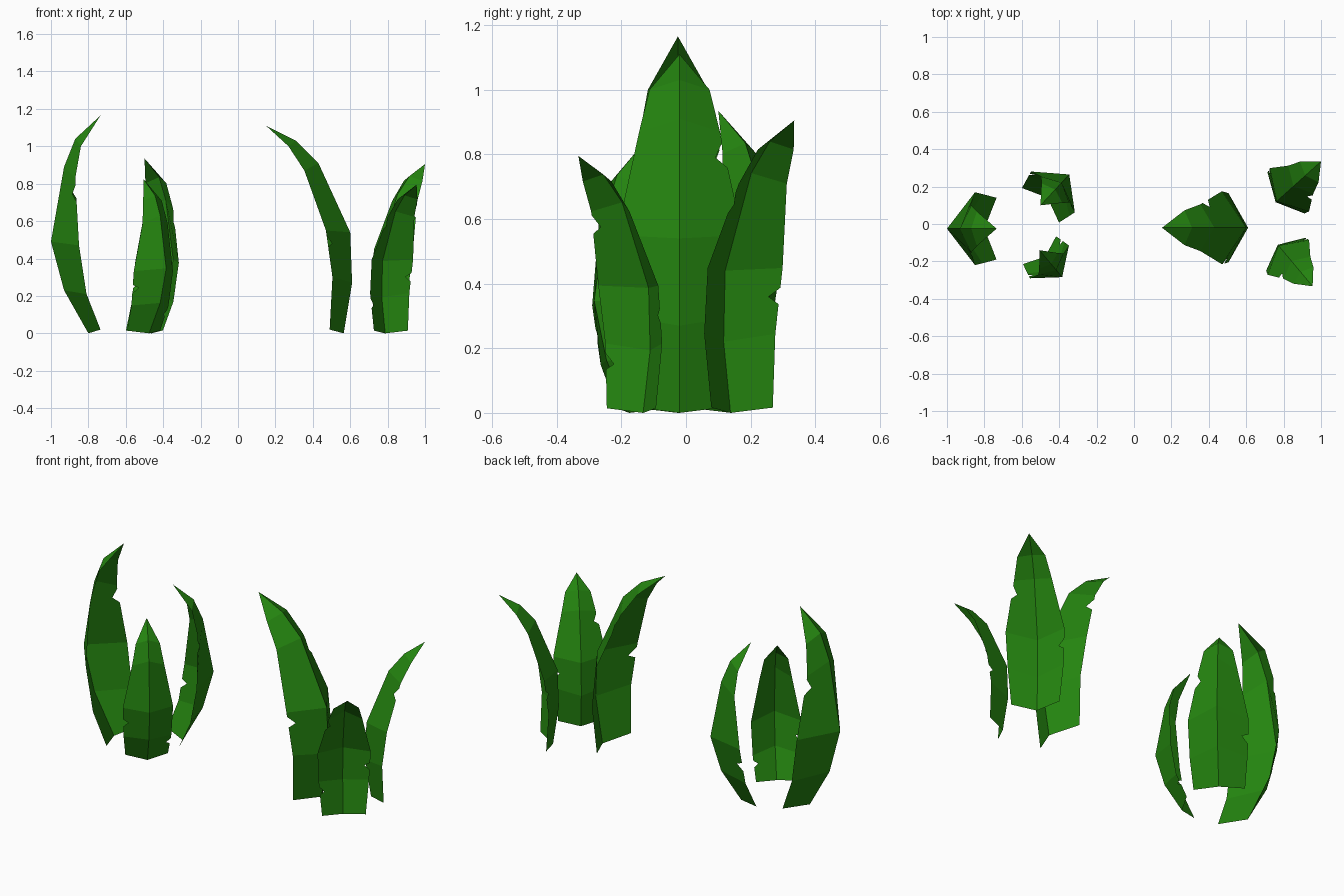
import bpy, bmesh
from math import cos, sin, radians
from mathutils import Vector

cube = bpy.data.objects.get("Cube")
if cube:
    bpy.data.objects.remove(cube, do_unlink=True)

green = bpy.data.materials.new("leaf_green")
green.use_nodes = True
green.diffuse_color = (0.018, 0.235, 0.005, 1)
green.node_tree.nodes["Principled BSDF"].inputs["Base Color"].default_value = green.diffuse_color

# Unit blades as rows: ridge reach, ridge z, edge reach, edge z, half width
CLOSED = [(.065, .00, .00, .02, .165), (.195, .23, .075, .21, .185),
          (.265, .49, .115, .47, .195), (.195, .89, .135, .83, .125),
          (.135, 1.04, .105, 1.0, .093)]
OPEN = [(.415, .00, .34, .02, .16), (.46, .27, .355, .30, .185),
        (.45, .54, .32, .55, .195), (.28, .91, .205, .87, .125),
        (.16, 1.03, .12, 1.0, .093)]


def leaf(name, rows, tip, angle, reach, width, notches):
    """Folded blade; the tip is the origin of the outward reach.
    notches holds (side, row, fraction) for each nick in an edge."""
    out = Vector((cos(radians(angle)), sin(radians(angle)), 0))
    across = Vector((-out.y, out.x, 0))
    tip = Vector(tip)
    tall = tip.z / (1.165 if rows is CLOSED else 1.11)
    bm = bmesh.new()

    def point(r, z, w):
        return Vector((tip.x, tip.y, z * tall)) + out * r * reach + across * w * width

    ridge = [bm.verts.new(point(r, z, 0)) for r, z, _, _, _ in rows]
    top = bm.verts.new(tip)
    for side in (-1, 1):
        edge = [bm.verts.new(point(r, z, side * w)) for _, _, r, z, w in rows]
        for i in range(len(rows) - 1):
            a, b = edge[i], edge[i + 1]
            middle = (ridge[i].co + ridge[i + 1].co) / 2
            nick = []
            for s, row, t in notches:
                if (s, row) == (side, i):
                    low, mid, high = (a.co.lerp(b.co, t + d) for d in (-.15, 0, .1))
                    mid = mid.lerp(middle, .2)
                    nick = [bm.verts.new(p) for p in (low, mid, high)]
            loop = [ridge[i], a] + nick + [b, ridge[i + 1]]
            bm.faces.new(loop if side < 0 else loop[::-1])
        loop = [ridge[-1], edge[-1], top]
        bm.faces.new(loop if side < 0 else loop[::-1])
    bmesh.ops.recalc_face_normals(bm, faces=bm.faces)
    mesh = bpy.data.meshes.new(name)
    bm.to_mesh(mesh)
    bm.free()
    mesh.materials.append(green)
    bpy.context.collection.objects.link(bpy.data.objects.new(name, mesh))


# Closed cluster, curling inward
leaf("closed_leaf_large", CLOSED, (-.735, -.025, 1.165), 180, 1, 1,
     [(1, 2, .8), (-1, 2, .85)])
leaf("closed_leaf_back", CLOSED, (-.5, .1, .935), 47, .85, .82,
     [(1, 1, .5), (-1, 2, .8)])
leaf("closed_leaf_front", CLOSED, (-.505, -.14, .825), -50, .71, .7,
     [(-1, 1, .5), (1, 0, .7)])

# Open cluster, arching outward
leaf("open_leaf_large", OPEN, (.15, -.02, 1.11), 0, 1, 1,
     [(1, 2, .8), (-1, 1, .8)])
leaf("open_leaf_back", OPEN, (1, .335, .905), 222, .71, .8,
     [(-1, 1, .6), (1, 2, .8)])
leaf("open_leaf_front", OPEN, (.955, -.333, .795), 130, .63, .74,
     [(1, 0, .75), (1, 2, .85), (-1, 1, .5)])
